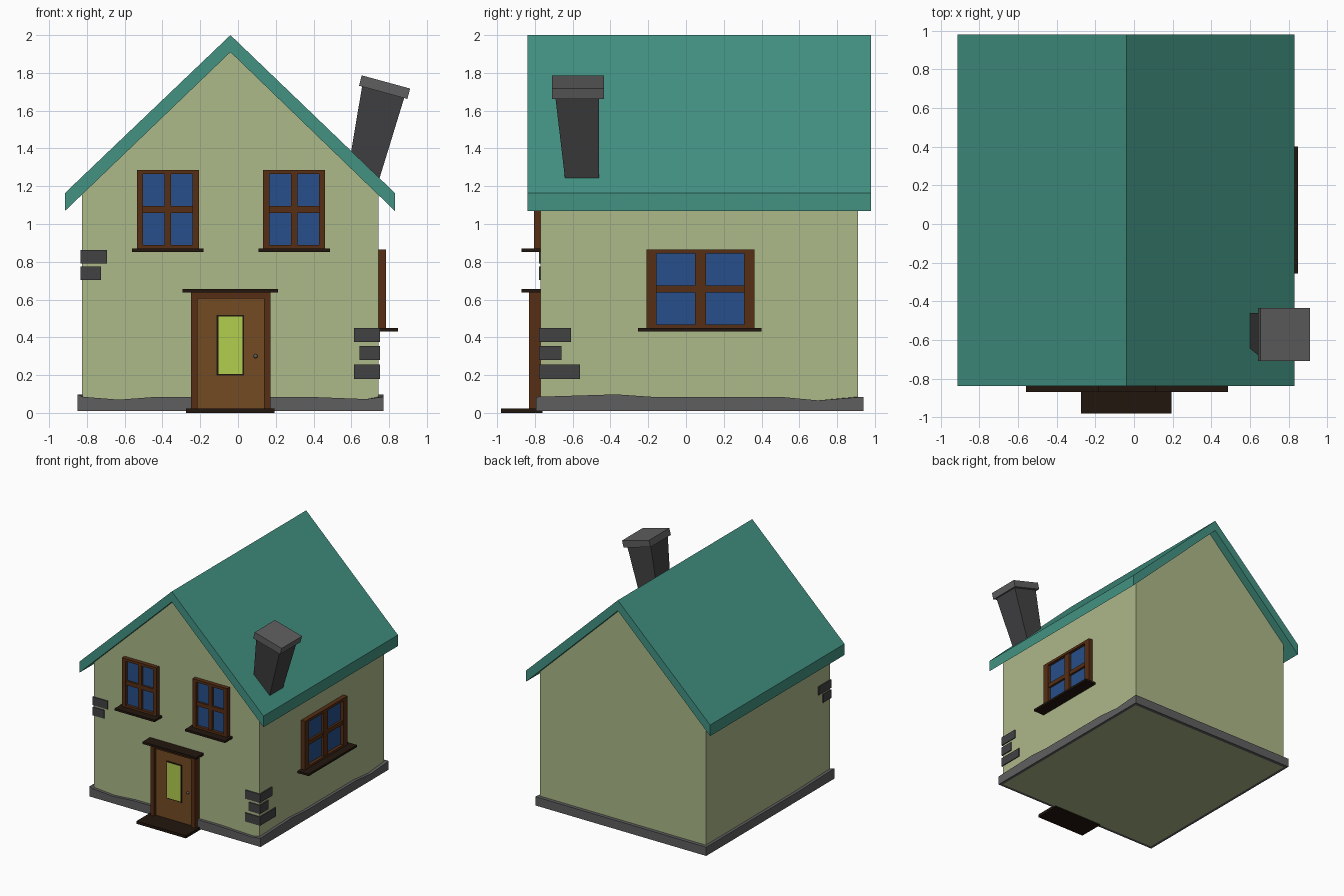
import bpy
import bmesh

if "Cube" in bpy.data.objects:
    bpy.data.objects.remove(bpy.data.objects["Cube"])


def material(name, r, g, b):
    lin = [((c / 255 + 0.055) / 1.055) ** 2.4 if c > 10 else c / 255 / 12.92 for c in (r, g, b)]
    m = bpy.data.materials.new(name)
    m.diffuse_color = (*lin, 1)
    m.use_nodes = True
    m.node_tree.nodes["Principled BSDF"].inputs["Base Color"].default_value = m.diffuse_color
    return m


TEAL = material("roof_teal", 66, 146, 130)
CREAM = material("wall_green", 172, 184, 137)
STONE = material("stone", 95, 95, 95)
BRICK = material("dark_stone", 66, 66, 68)
WOOD = material("frame_wood", 86, 46, 20)
DOOR = material("door_wood", 115, 75, 36)
DARK = material("dark_wood", 34, 22, 14)
GLASS = material("blue_glass", 38, 78, 138)
LIME = material("lime_glass", 178, 205, 78)

# wall extents and plinth base
X0, X1, Y0, Y1, BASE = -0.825, 0.745, -0.77, 0.91, 0.01


def mesh(name, verts, faces, mat):
    me = bpy.data.meshes.new(name)
    me.from_pydata(verts, [], faces)
    bm = bmesh.new()
    bm.from_mesh(me)
    bmesh.ops.recalc_face_normals(bm, faces=bm.faces)
    bm.to_mesh(me)
    bm.free()
    me.materials.append(mat)
    ob = bpy.data.objects.new(name, me)
    bpy.context.collection.objects.link(ob)
    return ob


def loft(name, a, b, mat):
    """Solid between two matching outlines."""
    n = len(a)
    faces = [list(range(n)), list(range(n, 2 * n))]
    faces += [[i, (i + 1) % n, n + (i + 1) % n, n + i] for i in range(n)]
    return mesh(name, list(a) + list(b), faces, mat)


def prism(name, profile, y0, y1, mat):
    return loft(name, [(x, y0, z) for x, z in profile], [(x, y1, z) for x, z in profile], mat)


def box(name, x0, x1, y0, y1, z0, z1, mat):
    return prism(name, [(x0, z0), (x1, z0), (x1, z1), (x0, z1)], y0, y1, mat)


# walls and roof
prism("walls", [(X0, BASE), (X1, BASE), (X1, 1.16), (-0.04, 1.92), (X0, 1.16)], Y0, Y1, CREAM)
prism("roof", [(-0.04, 2.0), (0.83, 1.165), (0.83, 1.07), (-0.04, 1.91),
               (-0.915, 1.07), (-0.915, 1.165)], -0.84, 0.98, TEAL)

# uneven stone plinth running around the walls
L, R, F, B = -0.85, 0.77, -0.795, 0.94
outer = [(L, F, .098), (-.82, F, .085), (-.63, F, .07), (-.43, F, .085), (.37, F, .085), (.68, F, .073),
         (R, F, .085), (R, -.37, .098), (R, -.18, .085), (R, .5, .085), (R, .7, .066),
         (R, B, .085), (.3, B, .085), (-.3, B, .085),
         (L, B, .085), (L, .4, .085), (L, -.3, .085)]
rings = []
for x, y, z in outer:
    ix, iy = min(max(x, X0), X1), min(max(y, Y0), Y1)
    rings += [(x, y, BASE), (x, y, z), (ix, iy, z), (ix, iy, BASE)]
n = len(outer)
mesh("plinth", rings, [[4 * i + j, 4 * i + (j + 1) % 4, 4 * ((i + 1) % n) + (j + 1) % 4,
                        4 * ((i + 1) % n) + j] for i in range(n) for j in range(4)], STONE)


# windows: u runs along the wall, d is the distance out from the wall
def window(name, u0, u1, z0, z1, side, mullion, depth, sill_depth):
    def part(label, a, b, d0, d1, c, e, mat):
        if side == "front":
            box(name + label, a, b, Y0 - d1, Y0 - d0, c, e, mat)
        else:
            box(name + label, X1 + d0, X1 + d1, a, b, c, e, mat)

    mid, zm = (u0 + u1) / 2, (z0 + z1) / 2
    stile = 0.033 if side == "front" else 0.055
    for k, (a, b) in enumerate(((u0, u0 + stile), (u1 - stile, u1))):
        part(f"_stile_{k}", a, b, -0.01, depth, z0, z1, WOOD)
    for k, (c, e) in enumerate(((z0, z0 + 0.022), (z1 - 0.022, z1))):
        part(f"_rail_{k}", u0 + stile, u1 - stile, -0.01, depth, c, e, WOOD)
    part("_mullion", mid - mullion / 2, mid + mullion / 2, 0, depth - 0.006, z0 + .02, z1 - .02, WOOD)
    part("_crossbar", u0 + stile, u1 - stile, 0, depth - 0.008, zm - .018, zm + .018, WOOD)
    part("_glass", u0 + .02, u1 - .02, -0.01, 0.012, z0 + .02, z1 - .02, GLASS)
    part("_sill", u0 - .025 if side == "front" else u0 - .045, u1 + .025 if side == "front" else u1 + .037,
         -0.01, sill_depth, z0 - .014, z0 + .004, DARK)


window("window_left", -0.535, -0.207, 0.867, 1.287, "front", 0.034, 0.036, 0.10)
window("window_right", 0.133, 0.461, 0.867, 1.287, "front", 0.034, 0.036, 0.10)
window("window_side", -0.21, 0.363, 0.445, 0.866, "right", 0.06, 0.038, 0.103)

# front door with frame, lintel, step, glazing and knob
box("door_frame_left", -0.25, -0.215, -0.83, -0.76, 0.015, 0.64, WOOD)
box("door_frame_right", 0.137, 0.172, -0.83, -0.76, 0.015, 0.64, WOOD)
box("door_frame_top", -0.215, 0.137, -0.83, -0.76, 0.605, 0.64, WOOD)
box("door", -0.216, 0.138, -0.805, -0.76, 0.02, 0.606, DOOR)
box("door_glass_trim", -0.113, 0.033, -0.81, -0.78, 0.197, 0.518, DARK)
box("door_glass", -0.104, 0.024, -0.812, -0.78, 0.205, 0.51, LIME)
box("door_lintel", -0.295, 0.213, -0.87, -0.76, 0.637, 0.656, DARK)
box("door_step", -0.275, 0.193, -0.98, -0.76, 0.0, 0.024, DARK)
bpy.ops.mesh.primitive_uv_sphere_add(segments=12, ring_count=8, radius=0.011, location=(0.093, -0.813, 0.3))
knob = bpy.context.object
knob.name = "door_knob"
knob.data.materials.append(STONE)
bpy.ops.object.shade_smooth_by_angle()

# corner stones
P = 0.008
for k, (w, d, z) in enumerate(((0.14, 0.16, 0.375), (0.11, 0.11, 0.28), (0.14, 0.21, 0.18))):
    box(f"corner_stone_right_{k}", X1 + P - w, X1 + P, Y0 - P, Y0 + d, z, z + 0.075, BRICK)
for k, (w, d, z) in enumerate(((0.14, 0.16, 0.79), (0.107, 0.10, 0.703))):
    box(f"corner_stone_left_{k}", X0 - P, X0 - P + w, Y0 - P, Y0 + d, z, z + 0.072, BRICK)

# leaning chimney: tapered shaft and cap
loft("chimney_shaft",
     [(.595, -.64, 1.36), (.747, -.64, 1.235), (.747, -.46, 1.235), (.595, -.46, 1.36)],
     [(.658, -.692, 1.735), (.882, -.692, 1.675), (.882, -.46, 1.675), (.658, -.46, 1.735)], BRICK)
prism("chimney_cap", [(.641, 1.732), (.897, 1.662), (.911, 1.717), (.655, 1.787)], -0.71, -0.435, STONE)
